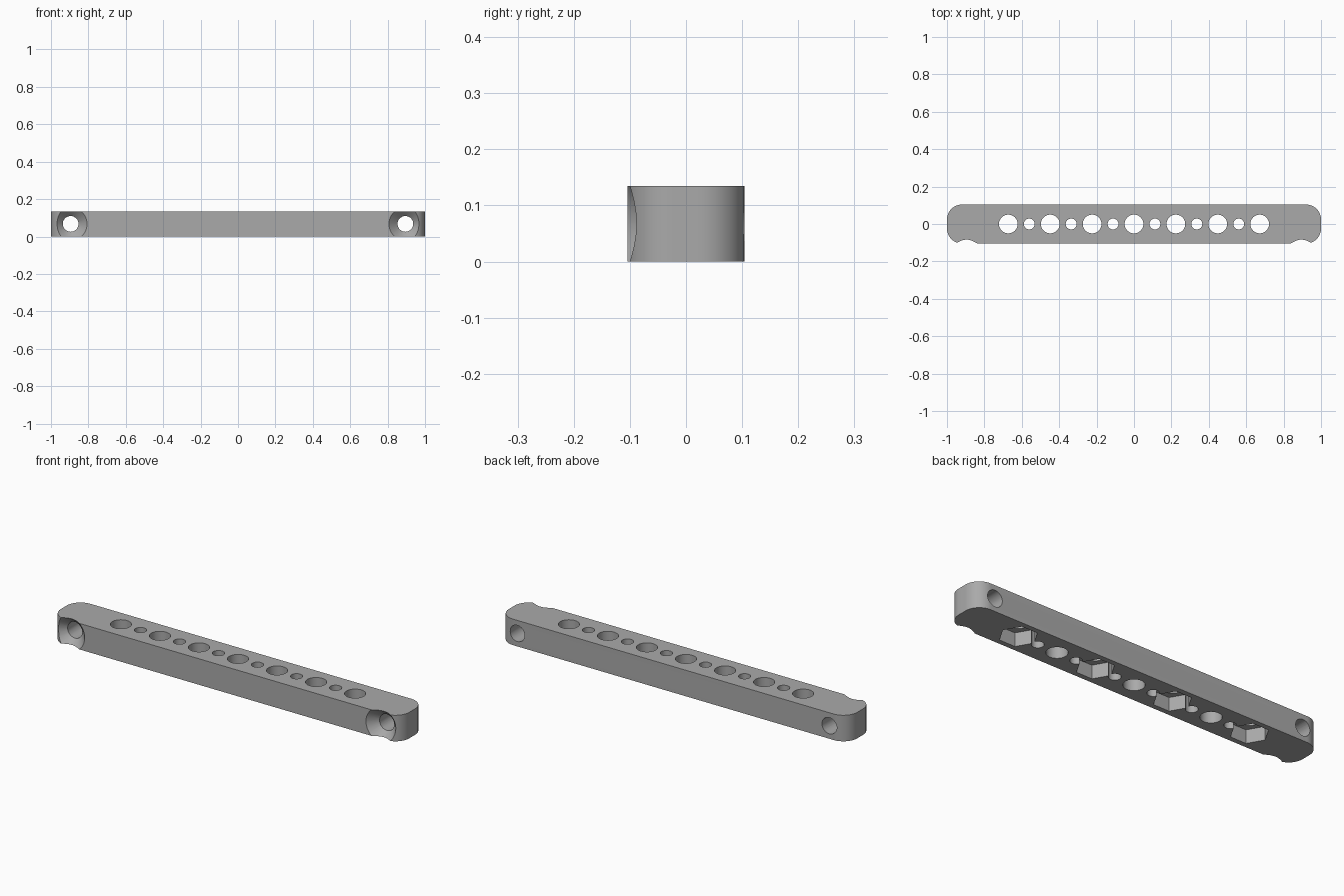
import bpy, bmesh, math
from mathutils import Matrix, Vector

if "Cube" in bpy.data.objects:
    bpy.data.objects.remove(bpy.data.objects["Cube"], do_unlink=True)

WIDTH, HEIGHT, CORNER = 0.208, 0.135, 0.08
PITCH = 0.224
SCREW_X = 0.895

grey = bpy.data.materials.new("plain grey")
grey.use_nodes = True
colour = (0.4, 0.4, 0.4, 1)
grey.diffuse_color = colour
grey.node_tree.nodes["Principled BSDF"].inputs["Base Color"].default_value = colour


def to_object(name, bm):
    bmesh.ops.recalc_face_normals(bm, faces=bm.faces)
    mesh = bpy.data.meshes.new(name)
    bm.to_mesh(mesh)
    bm.free()
    mesh.materials.append(grey)
    obj = bpy.data.objects.new(name, mesh)
    bpy.context.collection.objects.link(obj)
    return obj


def cutter(name, start, end, r1, r2=None, sides=48):
    """Cylinder, cone or prism running from start to end."""
    start, end = Vector(start), Vector(end)
    axis = end - start
    turn = axis.to_track_quat('Z', 'Y').to_matrix().to_4x4()
    bm = bmesh.new()
    bmesh.ops.create_cone(bm, cap_ends=True, segments=sides, radius1=r1,
                          radius2=r1 if r2 is None else r2, depth=axis.length,
                          matrix=Matrix.Translation((start + end) / 2) @ turn)
    obj = to_object(name, bm)
    obj.hide_render = True
    return obj


# Bar with rounded vertical corners
bm = bmesh.new()
bmesh.ops.create_cube(bm, size=1, matrix=Matrix.Translation((0, 0, HEIGHT / 2))
                      @ Matrix.Diagonal((2, WIDTH, HEIGHT, 1)))
upright = [e for e in bm.edges if abs(e.verts[0].co.z - e.verts[1].co.z) > 0.1]
bmesh.ops.bevel(bm, geom=upright, offset=CORNER, segments=16, profile=0.5, affect='EDGES')
bar = to_object("mounting_bar", bm)

cutters = []
# Large and small vertical holes, alternating along the bar
for i in range(-6, 7):
    x = i * PITCH / 2
    radius = 0.05 if i % 2 == 0 else 0.029
    cutters.append(cutter("hole_cutter", (x, 0, -0.1), (x, 0, 0.3), radius))

# Hexagonal nut pockets underneath every second large hole
for i in (-3, -1, 1, 3):
    x = i * PITCH
    pocket = cutter("nut_pocket_cutter", (x, 0, -0.05), (x, 0, 0.07), 0.09, sides=6)
    # Points of the hexagon lie along the bar
    if max(v.co.x for v in pocket.data.vertices) - x < 0.085:
        pocket.data.transform(Matrix.Translation((x, 0, 0)) @ Matrix.Rotation(math.pi / 6, 4, 'Z')
                              @ Matrix.Translation((-x, 0, 0)))
    cutters.append(pocket)

# Cross holes at both ends, countersunk from the front
front, mid = -WIDTH / 2, HEIGHT / 2
for x in (-SCREW_X, SCREW_X):
    cutters.append(cutter("screw_hole_cutter", (x, -0.3, mid), (x, 0.3, mid), 0.042))
    cutters.append(cutter("countersink_cutter", (x, front - 0.02, mid),
                          (x, front + 0.065, mid), 0.108, 0.023))

for tool in cutters:
    mod = bar.modifiers.new("cut", 'BOOLEAN')
    mod.operation = 'DIFFERENCE'
    mod.solver = 'EXACT'
    mod.object = tool
bpy.context.view_layer.objects.active = bar
for mod in list(bar.modifiers):
    bpy.ops.object.modifier_apply(modifier=mod.name)
for tool in cutters:
    bpy.data.objects.remove(tool, do_unlink=True)

bpy.ops.object.select_all(action='DESELECT')
bar.select_set(True)
bpy.ops.object.shade_smooth_by_angle(angle=math.radians(30))
